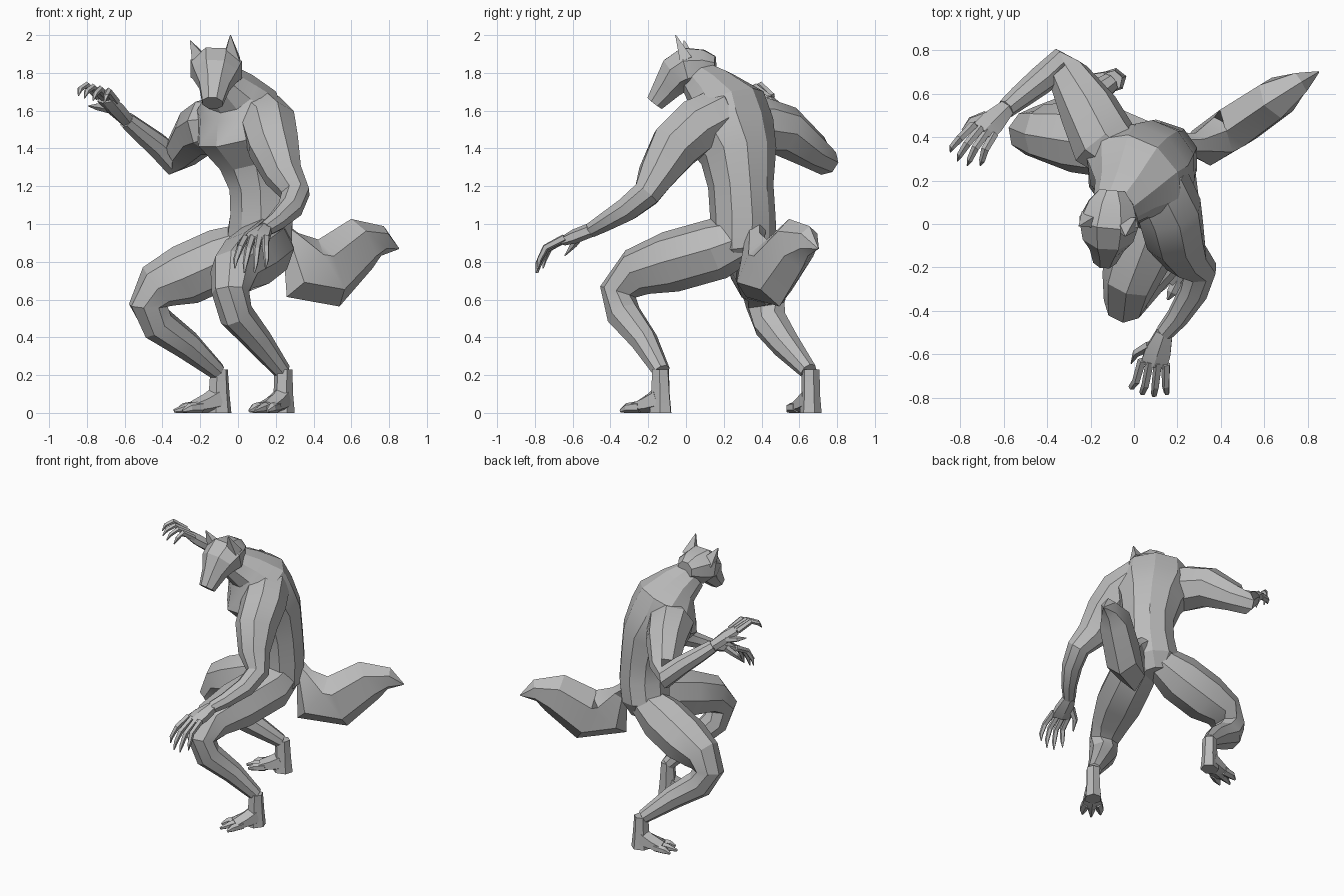
import bpy, bmesh, math
from mathutils import Vector

default_cube = bpy.data.objects.get("Cube")
if default_cube:
    bpy.data.objects.remove(default_cube, do_unlink=True)

grey_fur = bpy.data.materials.new("grey_fur")
grey_fur.use_nodes = True
FUR = (0.5, 0.5, 0.5, 1)
grey_fur.diffuse_color = FUR
for node in grey_fur.node_tree.nodes:
    if node.type == 'BSDF_PRINCIPLED':
        node.inputs["Base Color"].default_value = FUR


def loft(name, rings, side_hint, sides=8):
    """Skin a tube through rings of (x, y, z, half width, optional half height)."""
    centres = [Vector(ring[:3]) for ring in rings]
    hint = Vector(side_hint).normalized()
    last = len(rings) - 1
    bm = bmesh.new()
    loops = []
    for i, ring in enumerate(rings):
        along = (centres[min(i + 1, last)] - centres[max(i - 1, 0)]).normalized()
        side = (hint - along * hint.dot(along)).normalized()
        up = along.cross(side)
        width, height = ring[3], ring[-1]
        loop = []
        for k in range(sides):
            angle = math.tau * (k + 0.5) / sides
            offset = side * width * math.cos(angle) + up * height * math.sin(angle)
            loop.append(bm.verts.new(centres[i] + offset * 1.05))
        loops.append(loop)
    for lower, upper in zip(loops, loops[1:]):
        for k in range(sides):
            n = (k + 1) % sides
            bm.faces.new((lower[k], lower[n], upper[n], upper[k]))
    bm.faces.new(loops[0])
    bm.faces.new(loops[-1])
    bmesh.ops.recalc_face_normals(bm, faces=bm.faces)
    # Soft shading along the form, crisp edges across it
    for face in bm.faces:
        face.smooth = True
    for edge in bm.edges:
        edge.smooth = edge.calc_face_angle(0) < math.radians(25)
    mesh = bpy.data.meshes.new(name)
    bm.to_mesh(mesh)
    bm.free()
    mesh.materials.append(grey_fur)
    part = bpy.data.objects.new(name, mesh)
    bpy.context.collection.objects.link(part)


def limb(name, rings):
    """Loft whose cross-sections follow the plane the limb bends in."""
    start, middle, end = (Vector(rings[i][:3]) for i in (0, len(rings) // 2, -1))
    loft(name, rings, (middle - start).cross(end - middle), sides=8)


def ring(point, *size):
    return (*point, *size)


def hand(name, wrist, knuckles, span, reach, lift):
    """Flat palm, four hooked clawed fingers and a thumb."""
    wrist, knuckles, span, reach, lift = map(Vector, (wrist, knuckles, span, reach, lift))
    half = span.length / 2
    loft(name + "_palm", [
        ring(wrist, 0.042, 0.036),
        ring(wrist.lerp(knuckles, 0.6), half, 0.036),
        ring(knuckles, half, 0.024)], span, sides=6)
    for i in range(4):
        spread = span * (i / 3 - 0.5)
        base = knuckles + spread * 0.85
        finger_reach = reach * (0.85 if i in (0, 3) else 1)
        middle = base + finger_reach * 0.45 + spread * 0.2 + lift
        loft(f"{name}_finger_{i + 1}", [
            ring(base - reach * 0.1, 0.02),
            ring(middle, 0.018),
            ring(base + finger_reach * 0.8 + spread * 0.4 + lift * 0.6, 0.014),
            ring(base + finger_reach + spread * 0.4, 0.003)], span, sides=5)
    root = wrist.lerp(knuckles, 0.45) - span * 0.35
    loft(name + "_thumb", [
        ring(root, 0.024),
        ring(root + reach * 0.3 - span * 0.4, 0.018),
        ring(root + reach * 0.65 - span * 0.5, 0.003)], lift, sides=5)


def foot(name, ankle, heading):
    """Upright heel, sloping instep and three long toes."""
    ankle, ahead = Vector(ankle), Vector(heading).normalized()
    across = Vector((-ahead.y, ahead.x, 0))
    ground = Vector((ankle.x, ankle.y, 0))

    def at(forward, height, sideways=0):
        return ground + ahead * forward + across * sideways + Vector((0, 0, height))

    loft(name + "_heel", [
        ring(ankle, 0.046),
        ring(at(0, 0.1), 0.047, 0.055),
        ring(at(0, 0), 0.055, 0.065)], across, sides=6)
    loft(name + "_instep", [
        ring(at(0, 0.075), 0.05, 0.07),
        ring(at(0.07, 0.05), 0.062, 0.05),
        ring(at(0.15, 0.03), 0.072, 0.03)], across, sides=6)
    for i, turn in enumerate((-1, 0, 1)):
        loft(f"{name}_toe_{i + 1}", [
            ring(at(0.11, 0.032, turn * 0.04), 0.028, 0.03),
            ring(at(0.18, 0.026, turn * 0.055), 0.026, 0.025),
            ring(at(0.25 - 0.03 * abs(turn), 0.01, turn * 0.06), 0.006, 0.009)],
            across, sides=6)


# Hunched trunk, from groin to neck
loft("torso", [
    (0.1, 0.33, 0.79, 0.09, 0.09),
    (0.11, 0.31, 0.89, 0.18, 0.155),
    (0.125, 0.3, 1.05, 0.165, 0.165),
    (0.12, 0.29, 1.2, 0.165, 0.165),
    (0.09, 0.28, 1.36, 0.2, 0.19),
    (0.02, 0.22, 1.5, 0.25, 0.23),
    (0, 0.21, 1.63, 0.23, 0.19),
    (-0.04, 0.14, 1.7, 0.15, 0.135),
    (-0.1, 0.06, 1.77, 0.095, 0.1)], (0.8, -0.6, 0), sides=10)

# Head with broad, blunt snout
loft("head", [
    (-0.1, 0.155, 1.83, 0.06, 0.06),
    (-0.105, 0.1, 1.83, 0.105, 0.095),
    (-0.115, 0.01, 1.82, 0.14, 0.12),
    (-0.12, -0.05, 1.79, 0.12, 0.105),
    (-0.125, -0.095, 1.73, 0.082, 0.08),
    (-0.135, -0.165, 1.64, 0.055, 0.05)], (1, 0, 0))
for name, base, tip in (
        ("right_ear", (-0.2, 0.02, 1.86), (-0.253, -0.01, 1.97)),
        ("left_ear", (-0.035, 0.0, 1.87), (-0.04, -0.055, 2.0))):
    loft(name, [ring(base, 0.06, 0.045), ring(tip, 0.003)], (1, 0, 0), sides=4)

# Left arm reaching forward and down
limb("left_arm", [
    (0.03, 0.26, 1.58, 0.08),
    (0.12, 0.17, 1.57, 0.14),
    (0.165, 0.06, 1.52, 0.145),
    (0.19, -0.06, 1.41, 0.135),
    (0.24, -0.155, 1.26, 0.1),
    (0.305, -0.21, 1.16, 0.075),
    (0.275, -0.31, 1.08, 0.065),
    (0.2, -0.43, 1.01, 0.05),
    (0.14, -0.5, 0.97, 0.04)])
hand("left_hand", (0.14, -0.5, 0.97), (0.09, -0.65, 0.91),
     (0.13, -0.02, 0), (-0.03, -0.14, -0.17), (0, -0.03, 0.03))

# Right arm pulled back, forearm raised
limb("right_arm", [
    (-0.02, 0.27, 1.54, 0.11),
    (-0.14, 0.38, 1.52, 0.15),
    (-0.21, 0.53, 1.49, 0.13),
    (-0.3, 0.68, 1.38, 0.092),
    (-0.345, 0.73, 1.335, 0.075),
    (-0.43, 0.66, 1.42, 0.063),
    (-0.53, 0.58, 1.5, 0.052),
    (-0.59, 0.53, 1.55, 0.043)])
hand("right_hand", (-0.59, 0.53, 1.55), (-0.7, 0.42, 1.66),
     (0.11, -0.05, -0.03), (-0.09, -0.14, 0), (-0.01, 0, 0.06))

# Crouching legs
limb("left_leg", [
    (0.16, 0.33, 0.93, 0.11),
    (0.14, 0.17, 0.87, 0.155),
    (0.05, -0.08, 0.8, 0.155),
    (-0.02, -0.26, 0.745, 0.125),
    (-0.04, -0.36, 0.64, 0.095),
    (-0.01, -0.33, 0.52, 0.088),
    (0.11, -0.22, 0.38, 0.07),
    (0.235, -0.13, 0.22, 0.045)])
foot("left_foot", (0.24, -0.135, 0.23), (-0.6, -0.8, 0))
limb("right_leg", [
    (0.08, 0.35, 0.9, 0.11),
    (-0.08, 0.37, 0.82, 0.155),
    (-0.28, 0.4, 0.73, 0.155),
    (-0.42, 0.42, 0.67, 0.125),
    (-0.475, 0.42, 0.57, 0.1),
    (-0.425, 0.45, 0.47, 0.092),
    (-0.27, 0.53, 0.36, 0.075),
    (-0.11, 0.65, 0.22, 0.045)])
foot("right_foot", (-0.1, 0.66, 0.23), (-0.95, -0.3, 0))

# Bushy tail dipping, then sweeping up to a point
loft("tail", [
    (0.2, 0.37, 0.98, 0.05, 0.05),
    (0.28, 0.365, 0.92, 0.05, 0.055),
    (0.36, 0.38, 0.76, 0.1, 0.18),
    (0.48, 0.46, 0.74, 0.11, 0.18),
    (0.655, 0.58, 0.895, 0.1, 0.14),
    (0.765, 0.65, 0.91, 0.055, 0.075),
    (0.85, 0.7, 0.87, 0.004, 0.004)], (-0.52, 0.85, 0), sides=6)
